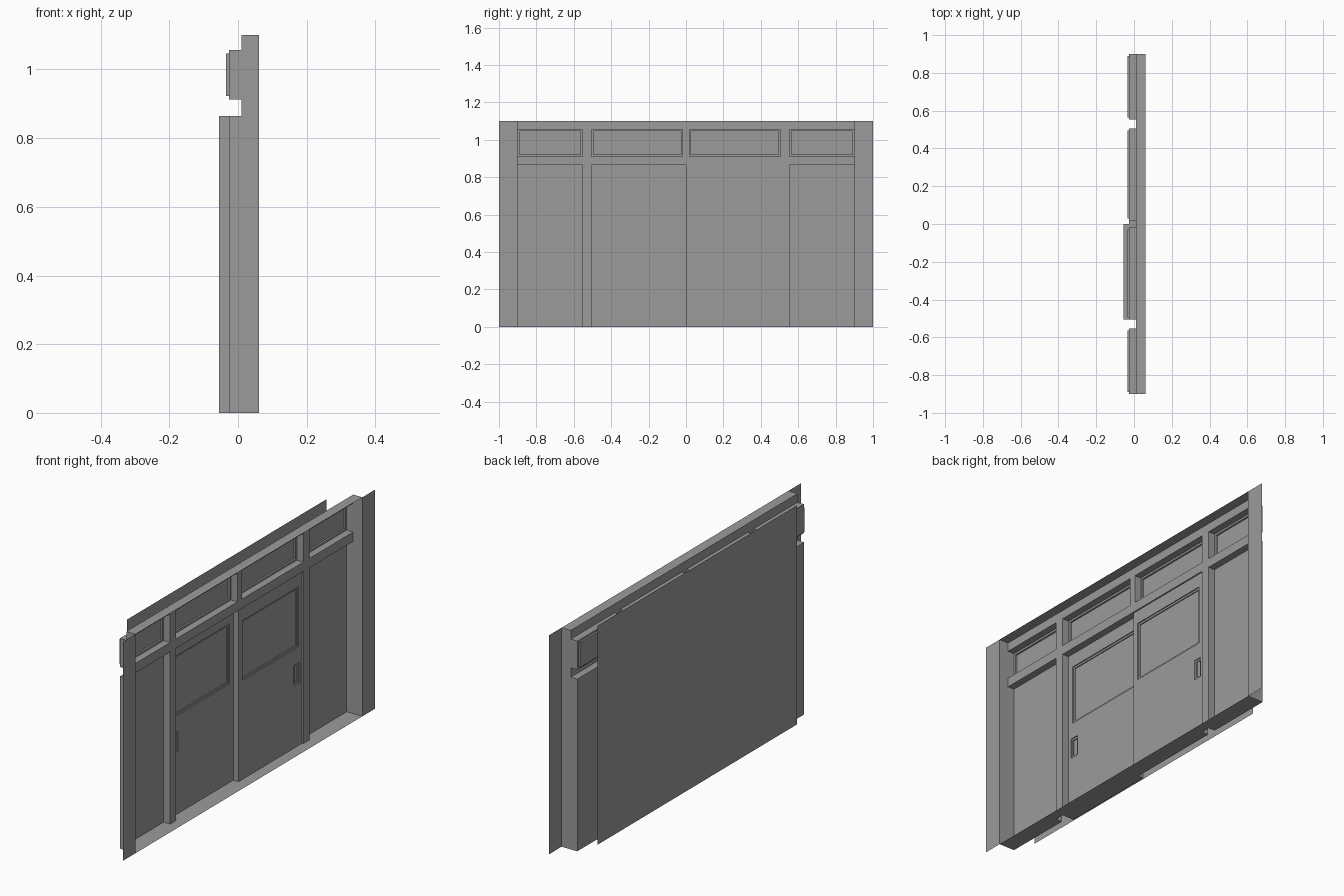
import bpy, bmesh

if "Cube" in bpy.data.objects:
    bpy.data.objects.remove(bpy.data.objects["Cube"])

# Depths along x (the open side faces +x)
WALL, FRAME, PANEL, GLASS, BACK = 0.061, 0.01, -0.026, -0.035, -0.061
HEAD, TOP = 0.865, 1.1

grey = bpy.data.materials.new("dark_grey")
grey.diffuse_color = (0.33, 0.33, 0.33, 1)
grey.use_nodes = True
grey.node_tree.nodes["Principled BSDF"].inputs["Base Color"].default_value = grey.diffuse_color


def quad(bm, pts):
    bm.faces.new([bm.verts.new(p) for p in pts])


def sheet(bm, x, rect, holes=(), flip=False):
    """Flat panel facing +x with rectangular holes left out."""
    y0, y1, z0, z1 = rect
    ys = sorted({y0, y1, *[v for h in holes for v in h[:2]]})
    zs = sorted({z0, z1, *[v for h in holes for v in h[2:]]})
    for a, b in zip(ys, ys[1:]):
        for c, d in zip(zs, zs[1:]):
            my, mz = (a + b) / 2, (c + d) / 2
            if any(h[0] < my < h[1] and h[2] < mz < h[3] for h in holes):
                continue
            pts = [(x, a, c), (x, b, c), (x, b, d), (x, a, d)]
            quad(bm, pts[::-1] if flip else pts)


def walls(bm, rect, xf, xb, flip=False, skip=None):
    """Four reveal walls between two depths, facing inward unless flipped."""
    y0, y1, z0, z1 = rect
    loop = [(y0, z0), (y1, z0), (y1, z1), (y0, z1)]
    for i in range(4):
        a, b = loop[i], loop[(i + 1) % 4]
        if skip is not None and a[0] == b[0] == skip:
            continue
        pts = [(xf, *a), (xf, *b), (xb, *b), (xb, *a)]
        quad(bm, pts[::-1] if flip else pts)


def recess(bm, rect, xf, xb):
    walls(bm, rect, xf, xb)
    sheet(bm, xb, rect)


def stepped_recess(bm, rect, xf, xm, xb, border):
    """Reveal down to a border strip, then a smaller recess inside it."""
    inner = inset(rect, border)
    walls(bm, rect, xf, xm)
    sheet(bm, xm, rect, [inner])
    recess(bm, inner, xm, xb)


def inset(rect, d):
    return (rect[0] + d, rect[1] - d, rect[2] + d, rect[3] - d)


def flip_y(rect):
    return (-rect[1], -rect[0], rect[2], rect[3])


def finish(name, bm):
    bmesh.ops.remove_doubles(bm, verts=bm.verts, dist=1e-5)
    me = bpy.data.meshes.new(name)
    bm.to_mesh(me)
    bm.free()
    me.materials.append(grey)
    bpy.context.collection.objects.link(bpy.data.objects.new(name, me))


opening = (-0.9, 0.9, 0.0, TOP)
right_door = (0.0, 0.505, 0.0, HEAD)
right_side = (0.553, 0.9, 0.0, HEAD)
transoms = [(0.018, 0.505, 0.912, 1.056), (0.553, 0.9, 0.912, 1.056)]
doors = [right_door, flip_y(right_door)]
sides = [right_side, flip_y(right_side)]
transoms += [flip_y(t) for t in transoms]

# Wall strips either side of the opening
bm = bmesh.new()
for r in ((0.9, 1.0, 0, TOP), (-1.0, -0.9, 0, TOP)):
    sheet(bm, WALL, r)
finish("wall_strips", bm)

# Jambs, floor, ceiling and the post-and-rail frame
bm = bmesh.new()
walls(bm, opening, WALL, FRAME)
sheet(bm, FRAME, opening, doors + sides + transoms)
finish("entrance_frame", bm)

# Fixed panels beside the doors
for label, r in zip(("right", "left"), sides):
    bm = bmesh.new()
    recess(bm, r, FRAME, PANEL)
    finish(label + "_side_panel", bm)

# Transom windows: deep reveal, thin sash, set-back glass
for i, r in enumerate(transoms):
    bm = bmesh.new()
    stepped_recess(bm, r, FRAME, PANEL, GLASS, 0.01)
    finish(f"transom_window_{i + 1}", bm)

# Sliding doors on two tracks, each with a stepped window and finger pull
window = (0.03, 0.476, 0.495, 0.797)
pull = (0.441, 0.487, 0.311, 0.414)
for label, r, front, back in (("right", doors[0], 0.003, -0.026),
                              ("left", doors[1], PANEL, -0.055)):
    cuts = [window, pull] if label == "right" else [flip_y(window), flip_y(pull)]
    bm = bmesh.new()
    walls(bm, r, FRAME, front, skip=0.0)
    sheet(bm, front, r, cuts)
    for c in cuts:
        stepped_recess(bm, c, front, front - 0.005, front - 0.01, 0.01)
    walls(bm, r, front, back, flip=True)
    sheet(bm, back, r, flip=True)
    finish(label + "_sliding_door", bm)

# Plain backing plane behind everything
bm = bmesh.new()
sheet(bm, BACK, (-0.795, 0.79, 0.0, TOP))
finish("backing_plane", bm)
